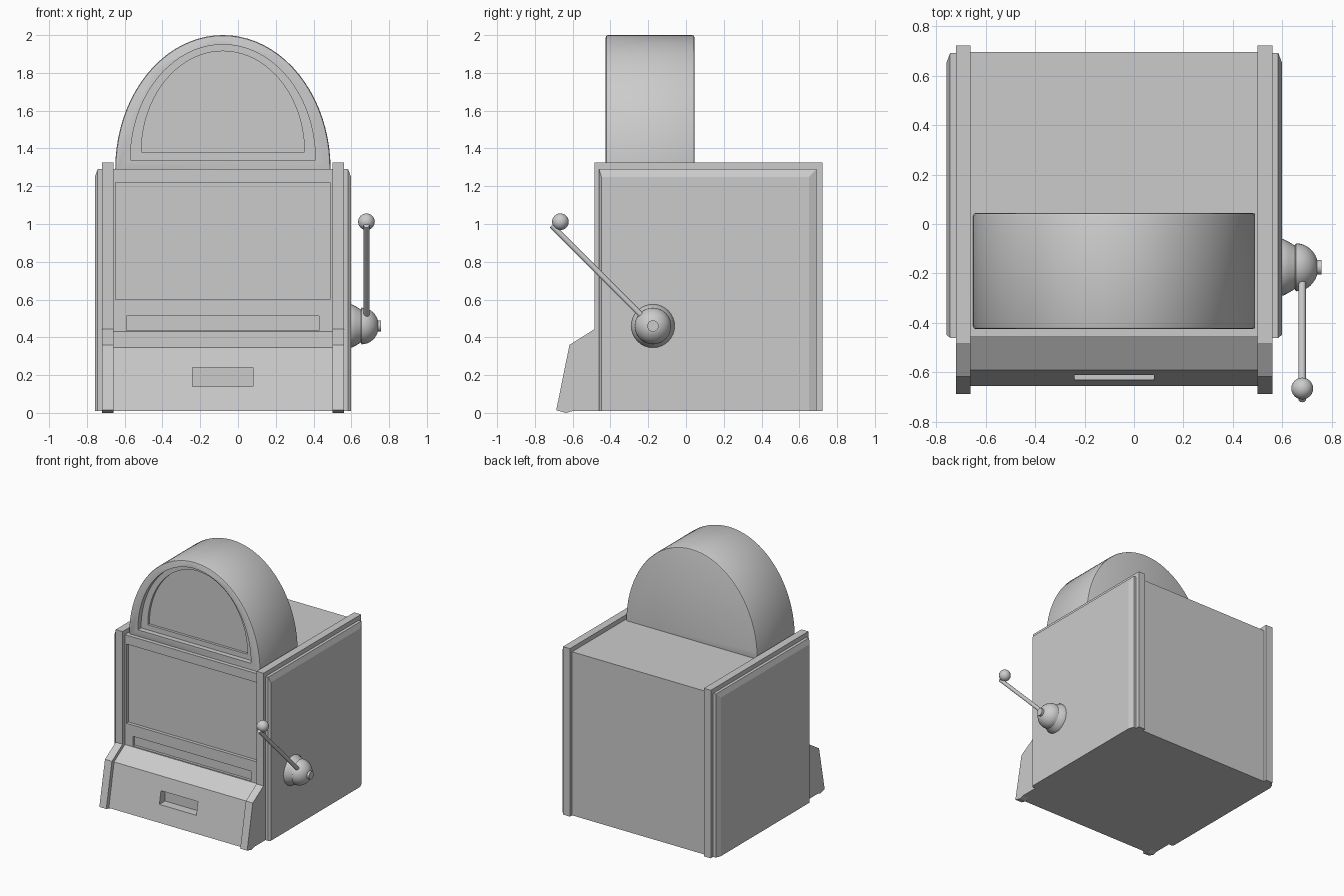
import bpy, bmesh, math
from mathutils import Vector, Matrix

if "Cube" in bpy.data.objects:
    bpy.data.objects.remove(bpy.data.objects["Cube"])

CX = -0.08  # cabinet centre line in x


def new_object(name, bm):
    bmesh.ops.recalc_face_normals(bm, faces=bm.faces[:])
    me = bpy.data.meshes.new(name)
    bm.to_mesh(me)
    bm.free()
    ob = bpy.data.objects.new(name, me)
    bpy.context.collection.objects.link(ob)
    return ob


def prism(name, pts, axis, lo, hi):
    """Extrude a 2D profile: (y, z) along x, or (x, z) along y."""
    bm = bmesh.new()
    place = (lambda p, t: (t, p[0], p[1])) if axis == 'x' else (lambda p, t: (p[0], t, p[1]))
    face = bm.faces.new([bm.verts.new(place(p, lo)) for p in pts])
    ext = bmesh.ops.extrude_face_region(bm, geom=[face])
    verts = [v for v in ext['geom'] if isinstance(v, bmesh.types.BMVert)]
    shift = Vector((hi - lo, 0, 0)) if axis == 'x' else Vector((0, hi - lo, 0))
    bmesh.ops.translate(bm, verts=verts, vec=shift)
    return new_object(name, bm)


def rect(x0, x1, z0, z1):
    return [(x0, z0), (x1, z0), (x1, z1), (x0, z1)]


def arch(a, b, base, skirt=0.0, n=40):
    pts = [(CX + a * math.cos(math.pi * i / n), base + b * math.sin(math.pi * i / n))
           for i in range(n + 1)]
    if skirt:
        pts += [(CX - a, base - skirt), (CX + a, base - skirt)]
    return pts


def activate(ob):
    bpy.ops.object.select_all(action='DESELECT')
    ob.select_set(True)
    bpy.context.view_layer.objects.active = ob


def cut(ob, cutter):
    m = ob.modifiers.new("recess", 'BOOLEAN')
    m.operation, m.solver, m.object = 'DIFFERENCE', 'EXACT', cutter
    activate(ob)
    bpy.ops.object.modifier_apply(modifier=m.name)
    bpy.data.objects.remove(cutter)


def smooth(ob, angle=35):
    activate(ob)
    bpy.ops.object.shade_smooth_by_angle(angle=math.radians(angle))


# Cabinet with sloping tray front
body = prism("cabinet", [(-0.655, 0.01), (-0.59, 0.345), (-0.456, 0.43), (-0.456, 1.29),
                         (0.695, 1.29), (0.695, 0.01)], 'x', CX - 0.58, CX + 0.58)
cut(body, prism("window_cutter", rect(CX - 0.568, CX + 0.568, 0.60, 1.22), 'y', -0.6, -0.43))
cut(body, prism("slot_cutter", rect(CX - 0.51, CX + 0.51, 0.437, 0.513), 'y', -0.6, -0.435))
cut(body, prism("tray_cutter", rect(CX - 0.16, CX + 0.16, 0.14, 0.24), 'y', -0.8, -0.56))

# Side frames and chamfered outer panels
for s, side in ((-1, "left"), (1, "right")):
    x0, x1, x2 = CX + s * 0.58, CX + s * 0.64, CX + s * 0.678
    prism(side + "_frame", [(-0.687, 0.014), (-0.617, 0.36), (-0.485, 0.443), (-0.485, 1.325),
                            (0.722, 1.325), (0.722, 0.01), (-0.6, 0.01), (-0.635, 0.0)],
          'x', x0, x1)
    bm = bmesh.new()
    loops = []
    for x, d in ((x1, 0), (x2 - s * 0.015, 0), (x2, 0.04)):
        loops.append([bm.verts.new((x, y, z)) for y, z in
                      ((-0.46 + d * 0.3, 0.01), (0.692 - d, 0.01),
                       (0.692 - d, 1.29 - d), (-0.46 + d * 0.3, 1.29 - d))])
    for a, b in zip(loops, loops[1:]):
        for i in range(4):
            bm.faces.new((a[i], a[(i + 1) % 4], b[(i + 1) % 4], b[i]))
    bm.faces.new(loops[0])
    bm.faces.new(loops[-1])
    new_object(side + "_panel", bm)

# Arched top sign with a stepped recess
sign = prism("arched_sign", arch(0.57, 0.71, 1.29, 0.02), 'y', -0.425, 0.045)
bev = sign.modifiers.new("edge", 'BEVEL')
bev.width, bev.segments, bev.limit_method, bev.angle_limit = 0.012, 2, 'ANGLE', math.radians(50)
activate(sign)
bpy.ops.object.modifier_apply(modifier=bev.name)
cut(sign, prism("sign_cutter", arch(0.49, 0.61, 1.34), 'y', -0.6, -0.385))
cut(sign, prism("sign_inner_cutter", arch(0.432, 0.535, 1.38), 'y', -0.6, -0.365))
smooth(sign)

# Lever hub: flared flange, dome and end pin turned around the x axis
HUB = Vector((0.59, -0.175, 0.46))
profile = [(0, 0.0), (0, 0.115), (0.012, 0.115), (0.035, 0.103), (0.06, 0.088)]
profile += [(0.065 + 0.09 * math.sin(t), 0.097 * math.cos(t))
            for t in [math.radians(a) for a in range(0, 72, 10)]]
profile += [(0.15, 0.03), (0.168, 0.03), (0.168, 0.0)]
bm = bmesh.new()
vs = [bm.verts.new(HUB + Vector((x, 0, r))) for x, r in profile]
es = [bm.edges.new(p) for p in zip(vs, vs[1:])]
bmesh.ops.spin(bm, geom=vs + es, cent=HUB, axis=(1, 0, 0), angle=2 * math.pi, steps=32)
bmesh.ops.remove_doubles(bm, verts=bm.verts[:], dist=1e-5)
smooth(new_object("lever_hub", bm))

# Lever arm and knob
p, q = Vector((0.68, -0.21, 0.49)), Vector((0.68, -0.71, 0.992))
bm = bmesh.new()
bmesh.ops.create_cone(bm, cap_ends=True, segments=16, radius1=0.015, radius2=0.015,
                      depth=(q - p).length,
                      matrix=Matrix.Translation((p + q) / 2)
                      @ (q - p).to_track_quat('Z', 'Y').to_matrix().to_4x4())
smooth(new_object("lever_arm", bm))
bm = bmesh.new()
bmesh.ops.create_uvsphere(bm, u_segments=24, v_segments=16, radius=0.044,
                          matrix=Matrix.Translation((0.68, -0.665, 1.012)))
smooth(new_object("lever_knob", bm))
